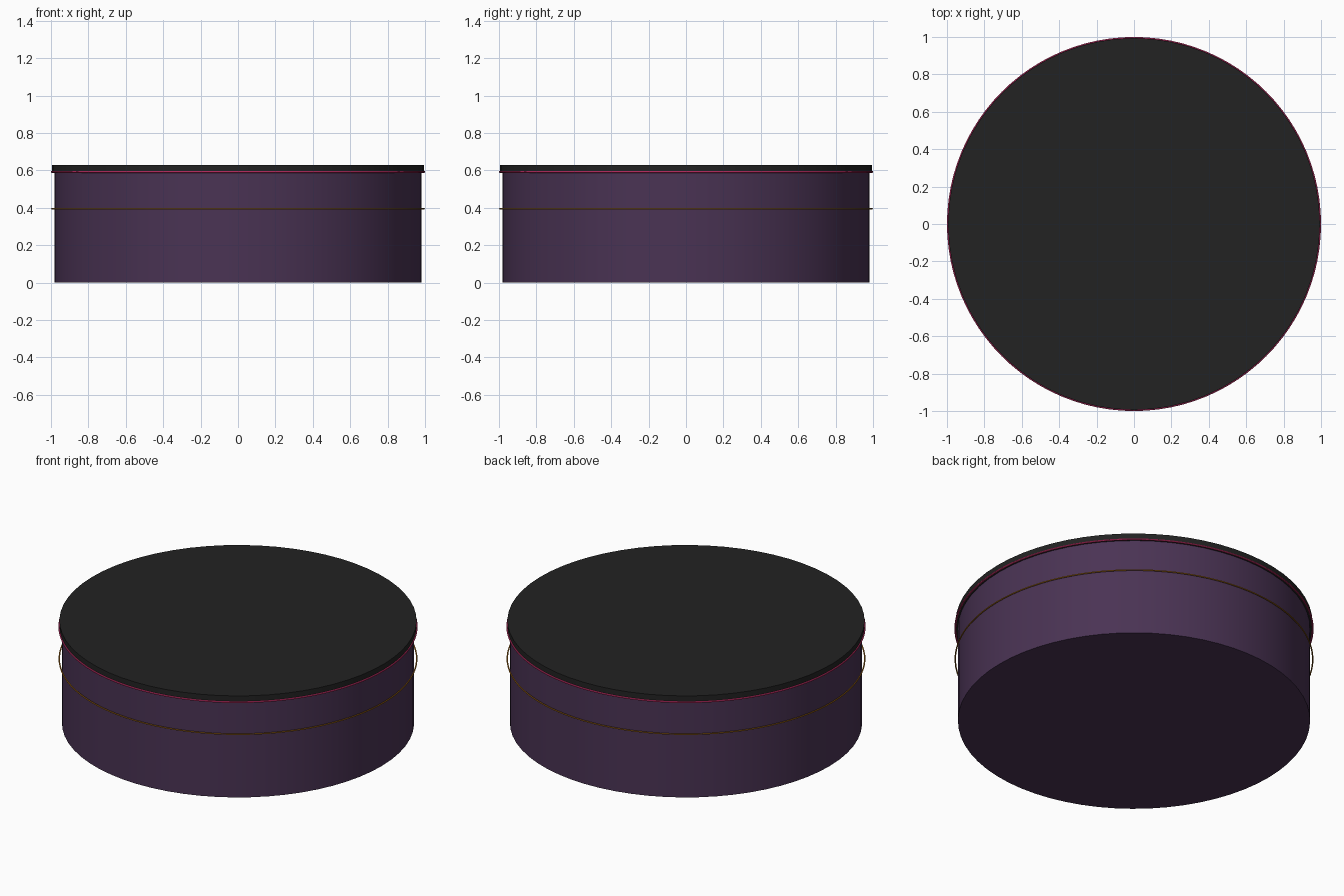
import bpy

if "Cube" in bpy.data.objects:
    bpy.data.objects.remove(bpy.data.objects["Cube"])


def material(name, colour):
    m = bpy.data.materials.new(name)
    m.diffuse_color = (*colour, 1)
    m.use_nodes = True
    m.node_tree.nodes["Principled BSDF"].inputs["Base Color"].default_value = m.diffuse_color
    return m


purple = material("dark purple", (0.068, 0.033, 0.088))
black = material("soft black", (0.016, 0.016, 0.016))
pink = material("pink", (0.68, 0.035, 0.17))
gold = material("gold", (0.46, 0.175, 0.012))


def finish(name, mat):
    ob = bpy.context.object
    ob.name = name
    ob.data.materials.append(mat)
    bpy.ops.object.shade_smooth_by_angle()


def drum(name, radius, bottom, top, mat):
    bpy.ops.mesh.primitive_cylinder_add(
        vertices=64, radius=radius, depth=top - bottom,
        location=(0, 0, (bottom + top) / 2))
    finish(name, mat)


def ring(name, radius, thickness, z, mat):
    bpy.ops.mesh.primitive_torus_add(
        major_segments=96, minor_segments=8, major_radius=radius,
        minor_radius=thickness, location=(0, 0, z))
    finish(name, mat)


# Round body and overhanging lid
drum("body", 0.98, 0.0, 0.592, purple)
drum("lid", 0.994, 0.592, 0.63, black)

# Trim under the lid and thin hoop around the middle
ring("lid_trim", 0.995, 0.005, 0.592, pink)
ring("middle_hoop", 0.995, 0.004, 0.395, gold)
